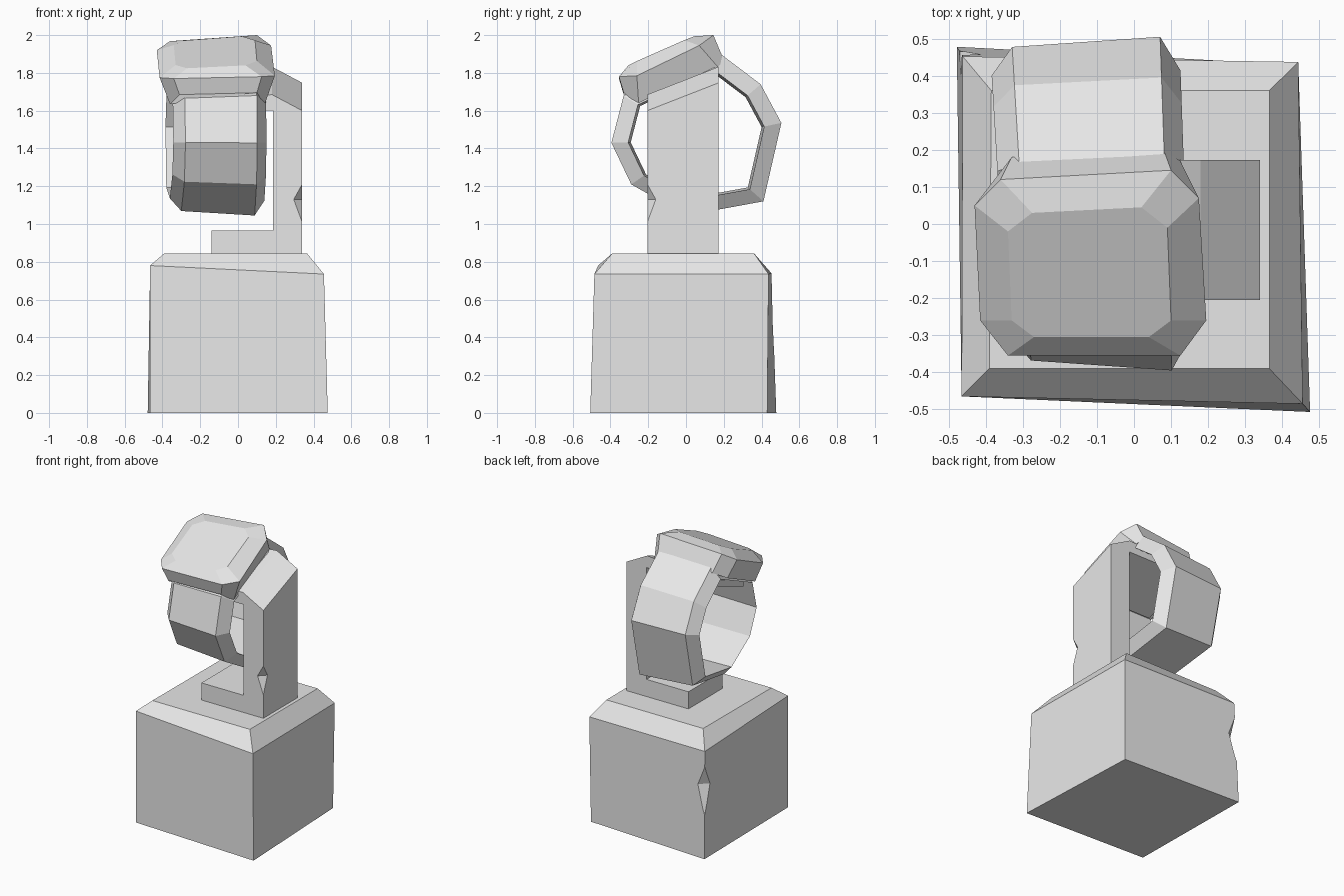
import bpy, bmesh

if "Cube" in bpy.data.objects:
    bpy.data.objects.remove(bpy.data.objects["Cube"])

grey = bpy.data.materials.new("plain_grey")
grey.use_nodes = True
grey.diffuse_color = (0.8, 0.8, 0.8, 1)
grey.node_tree.nodes["Principled BSDF"].inputs["Base Color"].default_value = (0.8, 0.8, 0.8, 1)


def loft(name, rings, closed=False):
    """Join closed loops of equal length; cap the ends, or join last to first."""
    bm = bmesh.new()
    loops = [[bm.verts.new(p) for p in ring] for ring in rings]
    pairs = list(zip(loops, loops[1:]))
    if closed:
        pairs.append((loops[-1], loops[0]))
    else:
        bm.faces.new(loops[0])
        bm.faces.new(loops[-1])
    for a, b in pairs:
        for i in range(len(a)):
            j = (i + 1) % len(a)
            bm.faces.new((a[i], a[j], b[j], b[i]))
    bmesh.ops.recalc_face_normals(bm, faces=bm.faces)
    mesh = bpy.data.meshes.new(name)
    bm.to_mesh(mesh)
    bm.free()
    obj = bpy.data.objects.new(name, mesh)
    bpy.context.collection.objects.link(obj)
    mesh.materials.append(grey)
    return obj


def chip(obj, x, y, low, mid, high, size):
    """Knock a pointed chip out of a vertical corner."""
    def diamond(r, z):
        return [(x + r, y, z), (x, y + r, z), (x - r, y, z), (x, y - r, z)]
    tip = size * 0.01
    cutter = loft("chip_cutter", [diamond(tip, low), diamond(size, mid), diamond(tip, high)])
    cutter.hide_render = True
    mod = obj.modifiers.new("chip", "BOOLEAN")
    mod.operation = "DIFFERENCE"
    mod.solver = "EXACT"
    mod.object = cutter
    bpy.context.view_layer.objects.active = obj
    bpy.ops.object.modifier_apply(modifier=mod.name)
    bpy.data.objects.remove(cutter)


# Pedestal: slightly crooked block with a sloped upper rim
pedestal = loft("pedestal", [
    [(-.465, -.465, 0), (.475, -.507, 0), (.435, .43, 0), (-.478, .478, 0)],
    [(-.465, -.465, .78), (.455, -.485, .735), (.443, .437, .735), (-.462, .452, .74)],
    [(-.39, -.39, .845), (.365, -.39, .845), (.365, .36, .845), (-.385, .36, .845)],
])
chip(pedestal, -.47, .465, .3, .5, .67, .065)

# Stand: hooked bracket whose upper arm slopes up towards the back
profile = [(-.14, .845), (.34, .845), (.34, 1.6), (.18, 1.685), (-.3, 1.645),
           (-.3, 1.6), (.185, 1.6), (.185, .965), (-.14, .965)]
front, back = -.205, .173


def stand_side(y):
    return [(x, y, z + (.39 * (y - front) if z > 1.5 else 0)) for x, z in profile]


stand = loft("stand", [stand_side(front), stand_side(back)])
chip(stand, .34, front, 1.01, 1.13, 1.21, .045)

# Strap: eight-sided loop, wider inside than outside and larger on its left rim
outline = [(-.395, 1.43), (-.29, 1.21), (0, 1.045), (.41, 1.12),
           (.505, 1.535), (.395, 1.74), (.17, 1.91), (-.33, 1.68)]


def strap_rim(x, slant, size):
    rim = []
    for y, z in outline:
        y, z = .05 + (y - .05) * size, 1.44 + (z - 1.44) * size
        rim.append((x + slant * y, y, z))
    return rim


loft("strap", [
    strap_rim(-.3, -.06, .94),
    strap_rim(.088, -.035, 1),
    strap_rim(.14, -.035, .8),
    strap_rim(-.36, -.06, .77),
], closed=True)

# Watch case: tilted block with cut corners and a shallow bevelled top
under = [(-.31, -.33, 1.685), (.1, -.33, 1.695), (.14, -.25, 1.63), (.125, .17, 1.83),
         (.08, .2, 1.87), (-.33, .18, 1.85), (-.39, .1, 1.8), (-.36, -.25, 1.635)]
wide = [(-.34, -.355, 1.77), (.125, -.355, 1.78), (.195, -.26, 1.785), (.175, .07, 1.945),
        (.1, .145, 2), (-.36, .12, 1.968), (-.43, .05, 1.92), (-.415, -.26, 1.775)]
face = [(-.27, -.305), (.04, -.305), (.1, -.26), (.09, -.01),
        (.02, .045), (-.275, .03), (-.34, -.02), (-.33, -.26)]
top = [(x, y, 1.973 + .443 * y + .05 * x) for x, y in face]
loft("watch_case", [under, wide, top])
